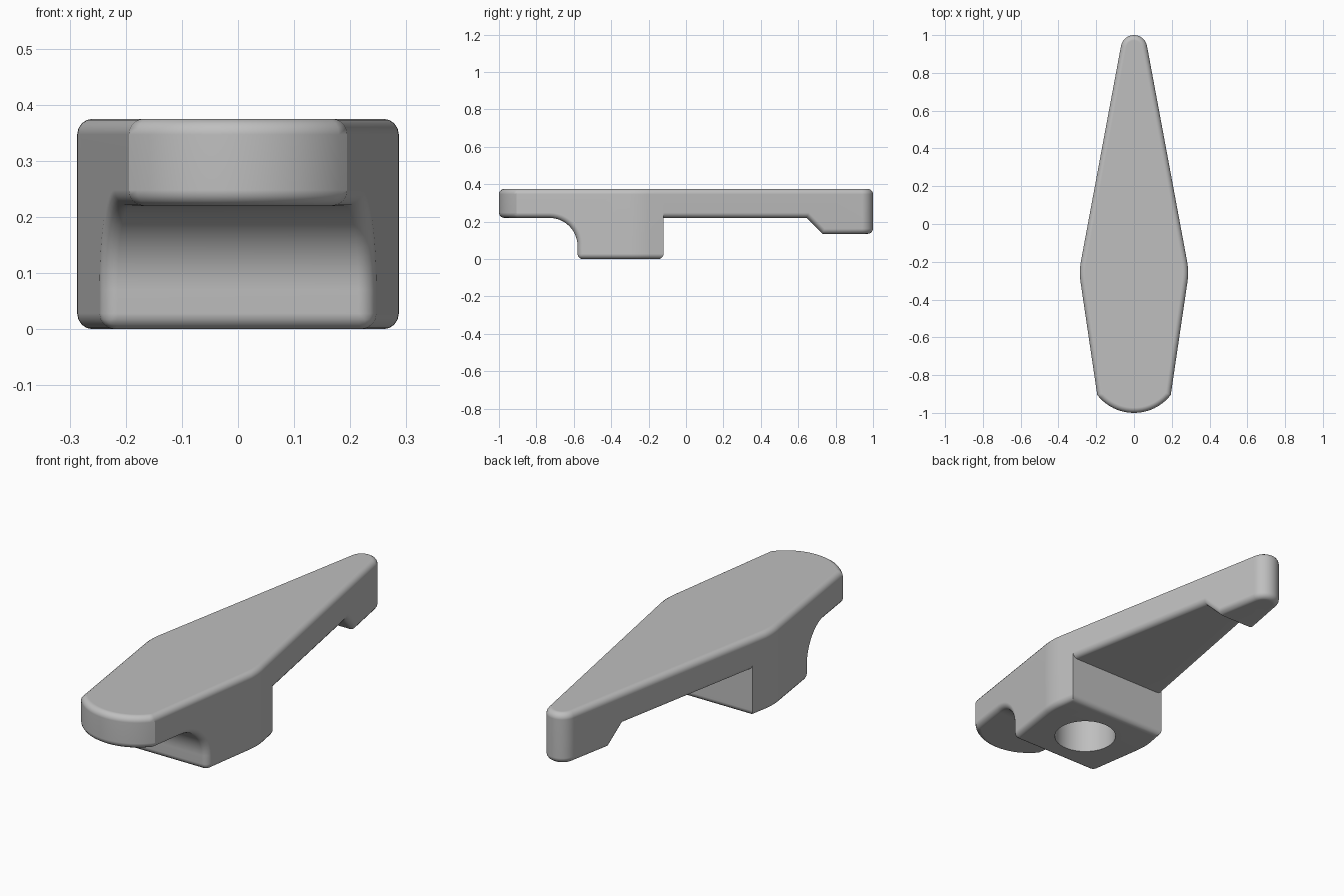
import bpy, bmesh
from math import sin, cos, radians
from mathutils import Vector

if "Cube" in bpy.data.objects:
    bpy.data.objects.remove(bpy.data.objects["Cube"], do_unlink=True)

TOP, UNDER, SPLIT, ROUND = 0.375, 0.22, -0.12, 0.028

grey = bpy.data.materials.new("light grey")
grey.use_nodes = True
colour = (0.52, 0.52, 0.52, 1)
grey.diffuse_color = colour
grey.node_tree.nodes["Principled BSDF"].inputs["Base Color"].default_value = colour


def arc(cx, cy, r, start, end, steps):
    angles = [radians(start + (end - start) * i / steps) for i in range(steps + 1)]
    return [(cx + r * cos(a), cy + r * sin(a)) for a in angles]


def prism(name, points, direction):
    """Extrude a closed loop of 3D points along a direction."""
    bm = bmesh.new()
    face = bm.faces.new([bm.verts.new(p) for p in points])
    ext = bmesh.ops.extrude_face_region(bm, geom=[face])
    moved = [v for v in ext["geom"] if isinstance(v, bmesh.types.BMVert)]
    bmesh.ops.translate(bm, verts=moved, vec=Vector(direction))
    bmesh.ops.recalc_face_normals(bm, faces=bm.faces[:])
    mesh = bpy.data.meshes.new(name)
    bm.to_mesh(mesh)
    bm.free()
    obj = bpy.data.objects.new(name, mesh)
    bpy.context.collection.objects.link(obj)
    return obj


def combine(obj, cutter, operation):
    """Apply a boolean and discard the cutter."""
    mod = obj.modifiers.new("combine", 'BOOLEAN')
    mod.operation, mod.object, mod.solver = operation, cutter, 'EXACT'
    bpy.context.view_layer.update()
    result = bpy.data.meshes.new_from_object(
        obj.evaluated_get(bpy.context.evaluated_depsgraph_get()))
    obj.modifiers.remove(mod)
    obj.data = result
    bpy.data.objects.remove(cutter, do_unlink=True)


def plan_outline():
    """Right half of the outline seen from above, then its mirror image."""
    half = arc(0, -0.753, 0.247, -90, -38, 10)
    a, b, c = Vector((0.284, -0.30)), Vector((0.2905, -0.25)), Vector((0.2815, -0.20))
    for i in range(7):
        t = i / 6
        p = a * (1 - t) ** 2 + b * 2 * t * (1 - t) + c * t * t
        half.append((p.x, p.y))
    half += arc(0, 0.93, 0.07, 10, 90, 8)
    return half + [(-x, y) for x, y in half[-2:0:-1]]


def body(name, profile):
    """Side profile trimmed to the outline, with rounded outer edges."""
    obj = prism(name, [(x, y, -0.2) for x, y in plan_outline()], (0, 0, 1))
    side = prism("side_cutter", [(-0.5, y, z) for y, z in profile], (1, 0, 0))
    combine(obj, side, 'INTERSECT')
    bm = bmesh.new()
    bm.from_mesh(obj.data)
    bmesh.ops.remove_doubles(bm, verts=bm.verts[:], dist=0.0001)
    bmesh.ops.dissolve_limit(bm, angle_limit=0.005, verts=bm.verts[:], edges=bm.edges[:])
    bmesh.ops.recalc_face_normals(bm, faces=bm.faces[:])

    def rounded(e):
        if len(e.link_faces) != 2 or not e.is_convex or e.calc_face_angle() < 0.8:
            return False
        p, q = e.verts[0].co, e.verts[1].co
        on_split = abs(p.y - SPLIT) < 0.001 and abs(q.y - SPLIT) < 0.001
        if on_split:
            return max(p.z, q.z) < 0.001
        upright = abs(p.x - q.x) + abs(p.y - q.y) < 0.001
        return not (upright and p.y < -0.8)

    bmesh.ops.bevel(bm, geom=[e for e in bm.edges if rounded(e)], offset=ROUND,
                    offset_type='OFFSET', segments=4, profile=0.5,
                    affect='EDGES', clamp_overlap=False)
    bm.to_mesh(obj.data)
    bm.free()
    return obj


def finish(obj):
    obj.data.materials.clear()
    obj.data.materials.append(grey)
    bpy.ops.object.select_all(action='DESELECT')
    obj.select_set(True)
    bpy.context.view_layer.objects.active = obj
    bpy.ops.object.shade_smooth_by_angle(angle=radians(30))
    obj.modifiers.new("even_shading", 'WEIGHTED_NORMAL').keep_sharp = True


# Front lip and mounting block, joined by a hollow curve
front = body("lip_and_block",
             [(-1.1, TOP), (-1.1, UNDER)] + arc(-0.73, 0.07, 0.15, 90, 0, 12)
             + [(-0.58, 0), (SPLIT, 0), (SPLIT, TOP)])

# Blind round socket in the underside of the block
socket = prism("socket_cutter",
               [(x, y, -0.1) for x, y in arc(0, -0.35, 0.14, 0, 352.5, 47)], (0, 0, 0.35))
combine(front, socket, 'DIFFERENCE')
finish(front)

# Tapering arm with the sloped foot at its tip
arm = body("arm_and_foot",
           [(SPLIT, TOP), (SPLIT, UNDER), (0.645, UNDER), (0.73, 0.135),
            (1.1, 0.135), (1.1, TOP)])
finish(arm)
